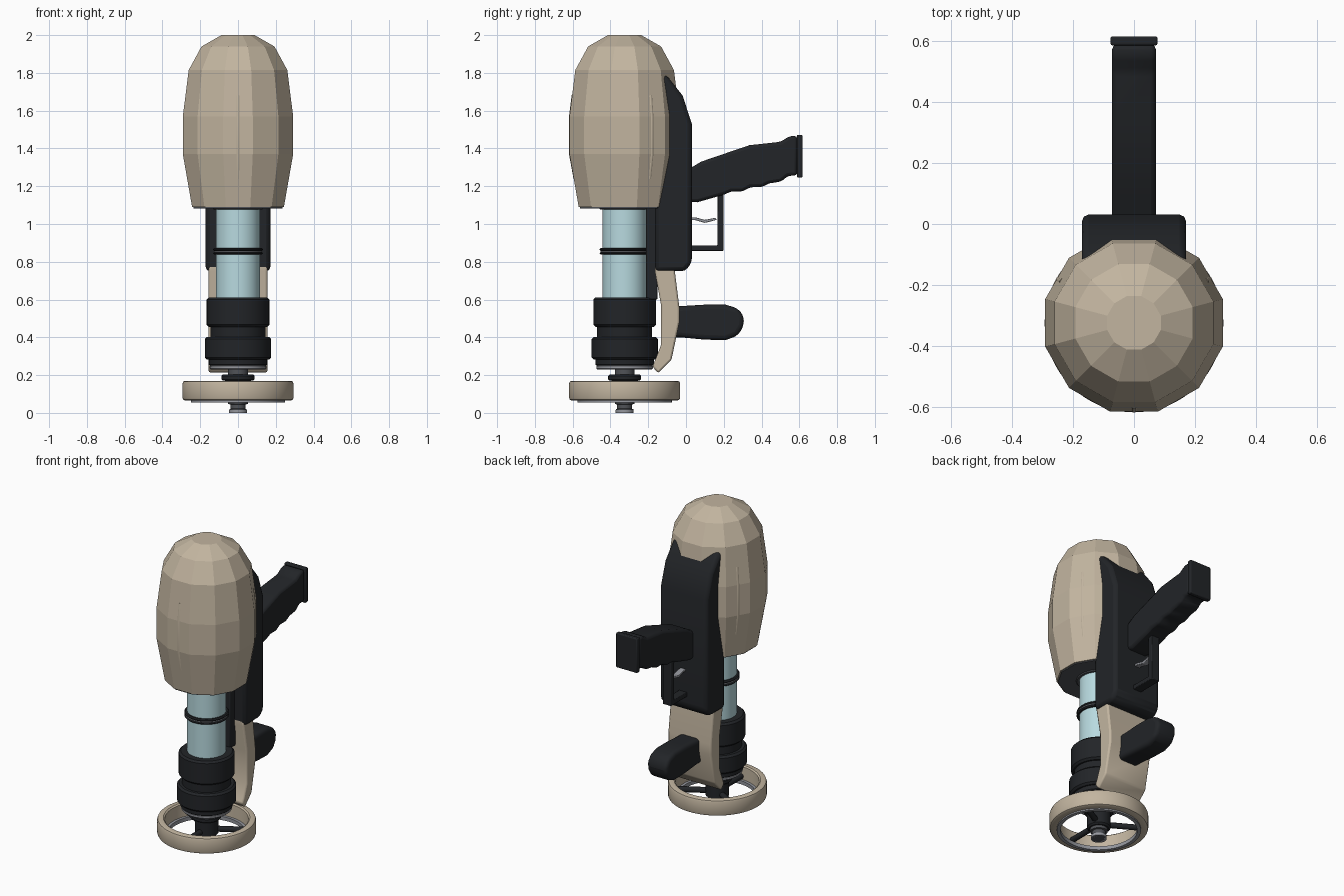
import bpy, bmesh
from math import pi, cos, sin, radians

if "Cube" in bpy.data.objects:
    bpy.data.objects.remove(bpy.data.objects["Cube"])

CY = -0.325  # y of the main vertical axis


def material(name, rgb):
    m = bpy.data.materials.new(name)
    m.diffuse_color = (*rgb, 1)
    m.use_nodes = True
    m.node_tree.nodes["Principled BSDF"].inputs["Base Color"].default_value = m.diffuse_color
    return m


BEIGE = material("beige", (0.54, 0.46, 0.35))
BLACK = material("black", (0.016, 0.018, 0.021))
GLASS = material("pale_blue", (0.48, 0.70, 0.74))
STEEL = material("steel", (0.30, 0.31, 0.34))
DARK = material("dark_steel", (0.08, 0.085, 0.095))


def finish(name, bm, mat, bevel=0, segments=2, smooth=True):
    bmesh.ops.recalc_face_normals(bm, faces=bm.faces)
    me = bpy.data.meshes.new(name)
    bm.to_mesh(me)
    bm.free()
    ob = bpy.data.objects.new(name, me)
    bpy.context.collection.objects.link(ob)
    me.materials.append(mat)
    if bevel:
        b = ob.modifiers.new("bevel", "BEVEL")
        b.width, b.segments, b.limit_method = bevel, segments, 'ANGLE'
        b.angle_limit = radians(25)
    if smooth:
        bpy.ops.object.select_all(action='DESELECT')
        ob.select_set(True)
        bpy.context.view_layer.objects.active = ob
        bpy.ops.object.shade_smooth_by_angle(angle=radians(35))
    return ob


def lathe(name, profile, mat, sides=48, offset=0.0, closed=False, smooth=True):
    """Spin (radius, z) points round the main axis; open profiles get end caps."""
    bm = bmesh.new()
    rings = []
    for r, z in profile:
        rings.append([bm.verts.new((r * cos(2 * pi * i / sides + offset),
                                    CY + r * sin(2 * pi * i / sides + offset), z))
                      for i in range(sides)])
    pairs = list(zip(rings, rings[1:]))
    if closed:
        pairs.append((rings[-1], rings[0]))
    else:
        bm.faces.new(rings[0])
        bm.faces.new(rings[-1])
    for a, b in pairs:
        for i in range(sides):
            j = (i + 1) % sides
            bm.faces.new((a[i], a[j], b[j], b[i]))
    return finish(name, bm, mat, smooth=smooth)


def drum(name, r, z0, z1, mat, c=0.012):
    return lathe(name, [(r - c, z0), (r, z0 + c), (r, z1 - c), (r - c, z1)], mat)


def side_profile(name, points, half, mat, bevel=0, segments=2, smooth=True):
    """Extrude a (y, z) outline symmetrically along x."""
    bm = bmesh.new()
    face = bm.faces.new([bm.verts.new((-half, y, z)) for y, z in points])
    ext = bmesh.ops.extrude_face_region(bm, geom=[face])["geom"]
    bmesh.ops.translate(bm, vec=(2 * half, 0, 0),
                        verts=[v for v in ext if isinstance(v, bmesh.types.BMVert)])
    return finish(name, bm, mat, bevel, segments, smooth)


def tube_path(name, points, r, mat):
    cu = bpy.data.curves.new(name, 'CURVE')
    cu.dimensions, cu.bevel_depth, cu.use_fill_caps = '3D', r, True
    cu.bevel_resolution = 3
    sp = cu.splines.new('POLY')
    sp.points.add(len(points) - 1)
    for p, co in zip(sp.points, points):
        p.co = (*co, 1)
    cu.materials.append(mat)
    ob = bpy.data.objects.new(name, cu)
    bpy.context.collection.objects.link(ob)
    return ob


# Faceted tank on top: twelve flat sides
k = 1 / cos(pi / 12)
lathe("tank", [(r * k, z) for r, z in
               [(0.243, 1.09), (0.292, 1.37), (0.292, 1.57), (0.261, 1.815),
                (0.193, 1.94), (0.088, 2.0)]],
      BEIGE, 12, pi / 12, smooth=False)
lathe("tank_base", [(0.236 * k, 1.083), (0.236 * k, 1.10)], DARK, 12, pi / 12, smooth=False)

# Three thin ribs nearly flush with the tank sides
for i in range(3):
    a = -pi / 2 + i * 2 * pi / 3
    pts = [(r * cos(a), CY + r * sin(a), z) for r, z in
           [(0.257, 1.24), (0.281, 1.37), (0.281, 1.57), (0.267, 1.68)]]
    tube_path(f"tank_rib_{i + 1}", pts, 0.014, BEIGE)

# Glass cylinder with its clamp ring
lathe("glass_cylinder", [(0.116, 0.58), (0.116, 1.10)], GLASS)
drum("clamp_ring_upper", 0.132, 0.857, 0.873, BLACK, 0.006)
drum("clamp_ring_middle", 0.128, 0.850, 0.859, STEEL, 0.003)
drum("clamp_ring_lower", 0.132, 0.838, 0.852, BLACK, 0.006)
drum("tank_collar", 0.135, 1.065, 1.10, DARK, 0.006).location.z = 0.012

# Stack of black collars
drum("collar_upper", 0.166, 0.455, 0.612, BLACK)
drum("collar_neck", 0.146, 0.39, 0.46, BLACK, 0.006)
drum("collar_lower", 0.176, 0.282, 0.402, BLACK)
drum("collar_foot", 0.155, 0.25, 0.29, BLACK, 0.005)
drum("collar_plate", 0.150, 0.230, 0.252, STEEL, 0.005)

# Centre shaft and hub
lathe("shaft", [(0.042, 0.0), (0.046, 0.005), (0.046, 0.02), (0.040, 0.022),
                (0.040, 0.045), (0.052, 0.047), (0.052, 0.235)], DARK, 32)
lathe("shaft_tip", [(0.030, 0.0), (0.047, 0.0), (0.047, 0.016), (0.030, 0.016)],
      STEEL, 32, closed=True)
drum("hub", 0.087, 0.172, 0.202, BLACK, 0.006)
drum("hub_lower", 0.070, 0.065, 0.180, BLACK, 0.01)

# Wheel rim, lip and three spokes
lathe("wheel_rim", [(0.245, 0.065), (0.280, 0.065), (0.290, 0.070), (0.294, 0.080),
                    (0.294, 0.155), (0.290, 0.166), (0.280, 0.170), (0.257, 0.170),
                    (0.248, 0.163)], BEIGE, 64, closed=True)
lathe("wheel_lip", [(0.228, 0.056), (0.250, 0.056), (0.250, 0.08), (0.228, 0.08)],
      STEEL, 64, closed=True)
for i in range(3):
    a = -pi / 2 + i * 2 * pi / 3
    tube_path(f"spoke_{i + 1}", [(r * cos(a), CY + r * sin(a), 0.10) for r in (0.03, 0.25)],
              0.018, BLACK)

# Rear housing, and the spine behind the glass
side_profile("rear_housing",
             [(-0.165, 0.75), (-0.005, 0.75), (0.031, 0.795), (0.031, 1.53), (-0.018, 1.68),
              (-0.105, 1.79), (-0.165, 1.79)], 0.171, BLACK, 0.022)
side_profile("spine", [(-0.212, 0.60), (-0.15, 0.60), (-0.15, 1.09), (-0.212, 1.09)],
             0.09, BLACK, 0.008)

# Grip with finger waves and an end cap
side_profile("grip",
             [(0.0, 1.29), (0.03, 1.30), (0.08, 1.33), (0.335, 1.417), (0.50, 1.435),
              (0.55, 1.466), (0.59, 1.466), (0.59, 1.257), (0.54, 1.255), (0.505, 1.225),
              (0.44, 1.215), (0.40, 1.195), (0.34, 1.195), (0.30, 1.172), (0.24, 1.172),
              (0.20, 1.155), (0.06, 1.115), (0.0, 1.12)], 0.072, BLACK, 0.016)
side_profile("grip_cap", [(0.587, 1.246), (0.617, 1.246), (0.617, 1.472), (0.587, 1.472)],
             0.077, BLACK, 0.006)

# Trigger guard and trigger
side_profile("trigger_guard",
             [(0.0, 0.858), (0.198, 0.858), (0.198, 1.18), (0.166, 1.18), (0.166, 0.886),
              (0.0, 0.886)], 0.030, BLACK, 0.004)
side_profile("trigger",
             [(0.0, 1.035), (0.05, 1.035), (0.10, 1.022), (0.155, 1.033), (0.163, 1.022),
              (0.10, 1.006), (0.05, 1.020), (0.0, 1.020)], 0.018, STEEL, 0.003)

# Beige lower bracket
side_profile("lower_bracket",
             [(-0.165, 0.785), (-0.062, 0.785), (-0.058, 0.74), (-0.034, 0.55),
              (-0.034, 0.485), (-0.077, 0.28), (-0.147, 0.21), (-0.178, 0.245),
              (-0.165, 0.275), (-0.132, 0.36), (-0.132, 0.57), (-0.165, 0.75)],
             0.156, BEIGE, 0.010)

# Rounded front peg grip
side_profile("peg_grip",
             [(-0.08, 0.565), (-0.03, 0.565), (0.10, 0.573), (0.21, 0.573), (0.275, 0.553),
              (0.307, 0.51), (0.305, 0.46), (0.275, 0.41), (0.21, 0.385), (0.10, 0.388),
              (-0.03, 0.40), (-0.08, 0.40)], 0.072, BLACK, 0.028, 4)
